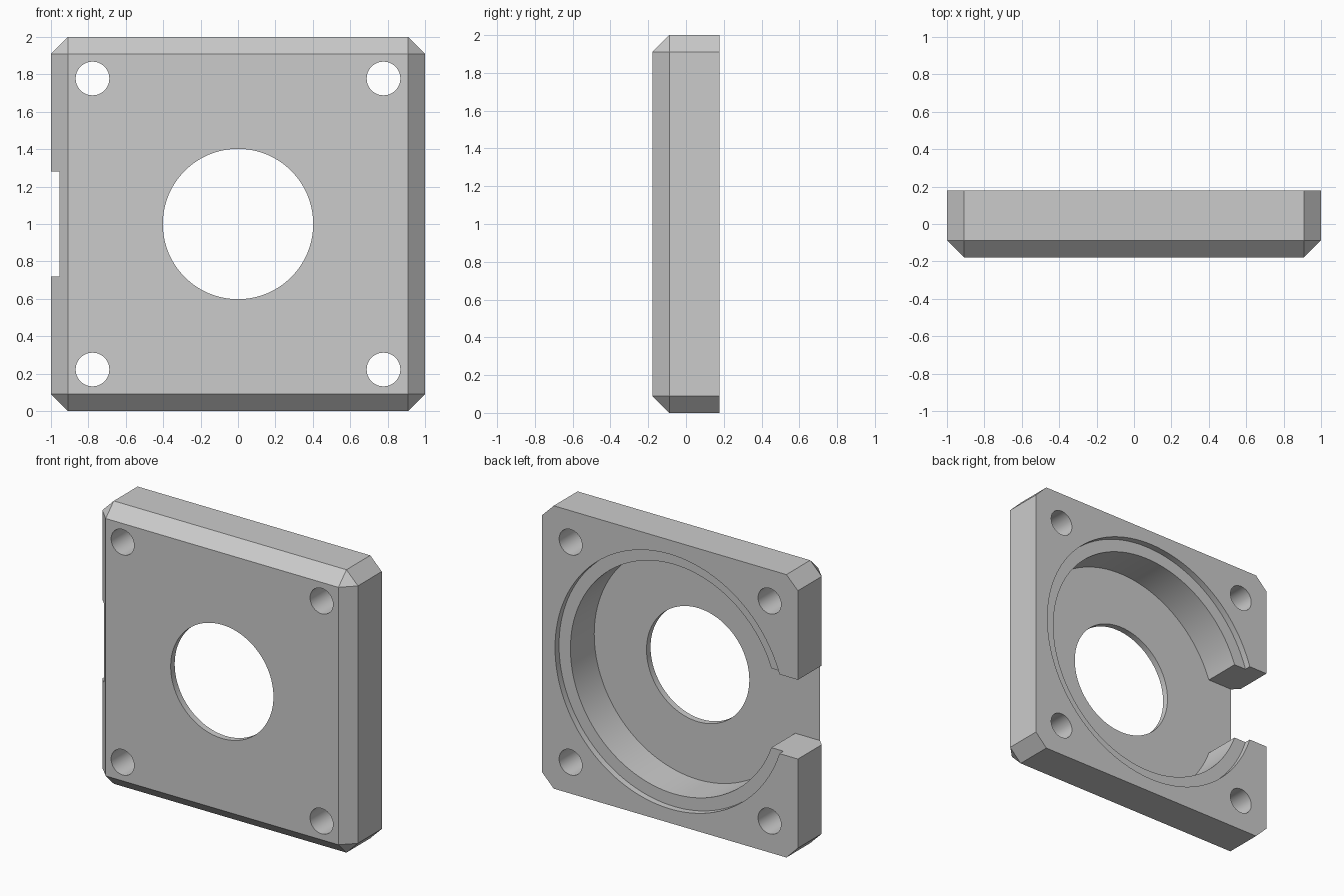
import bpy, bmesh, math

if "Cube" in bpy.data.objects:
    bpy.data.objects.remove(bpy.data.objects["Cube"], do_unlink=True)

HALF_DEPTH = 0.178
CHAMFER = 0.09
FLOOR_Y = -0.133      # inside face of the thin front wall
LEDGE_Y = 0.133       # shallow step behind the rim
THROUGH = 0.5

grey = bpy.data.materials.new("light_grey")
grey.use_nodes = True
grey.diffuse_color = (0.6, 0.6, 0.6, 1)
grey.node_tree.nodes["Principled BSDF"].inputs["Base Color"].default_value = (0.6, 0.6, 0.6, 1)


def box(name, lo, hi):
    bpy.ops.mesh.primitive_cube_add(size=1, location=[(a + b) / 2 for a, b in zip(lo, hi)])
    ob = bpy.context.object
    ob.name = name
    ob.scale = [b - a for a, b in zip(lo, hi)]
    bpy.ops.object.transform_apply(location=True, rotation=False, scale=True)
    return ob


def bore(name, x, z, radius, y0, y1, sides=128):
    bpy.ops.mesh.primitive_cylinder_add(
        vertices=sides, radius=radius, depth=y1 - y0,
        location=(x, (y0 + y1) / 2, z), rotation=(math.pi / 2, 0, 0))
    bpy.context.object.name = name
    return bpy.context.object


# Square housing, chamfered everywhere except round the back face
housing = box("housing", (-1, -HALF_DEPTH, 0), (1, HALF_DEPTH, 2))
bm = bmesh.new()
bm.from_mesh(housing.data)
edges = [e for e in bm.edges if any(v.co.y < 0 for v in e.verts)]
bmesh.ops.bevel(bm, geom=edges, offset=CHAMFER, segments=1, affect='EDGES')
bm.to_mesh(housing.data)
bm.free()
housing.data.materials.append(grey)

# Stepped round pocket, centre opening, side slot and corner bolt holes
cutters = [
    bore("ledge_cutter", 0, 1, 0.9, LEDGE_Y, THROUGH),
    bore("pocket_cutter", 0, 1, 0.811, FLOOR_Y, THROUGH),
    bore("opening_cutter", 0, 1, 0.402, -THROUGH, THROUGH),
    box("slot_cutter", (-1.2, FLOOR_Y, 0.72), (-0.5, THROUGH, 1.28)),
]
for sx in (-1, 1):
    for sz in (-1, 1):
        cutters.append(bore("bolt_cutter", sx * 0.778, 1 + sz * 0.778, 0.09,
                            -THROUGH, THROUGH, 48))

# Apply each cut, then remove its cutter
bpy.ops.object.select_all(action='DESELECT')
housing.select_set(True)
bpy.context.view_layer.objects.active = housing
for cutter in cutters:
    cutter.hide_render = True
    cut = housing.modifiers.new("cut", 'BOOLEAN')
    cut.operation = 'DIFFERENCE'
    cut.solver = 'EXACT'
    cut.object = cutter
    bpy.ops.object.modifier_apply(modifier=cut.name)
    bpy.data.objects.remove(cutter, do_unlink=True)

bpy.ops.object.shade_smooth_by_angle(angle=math.radians(25))
